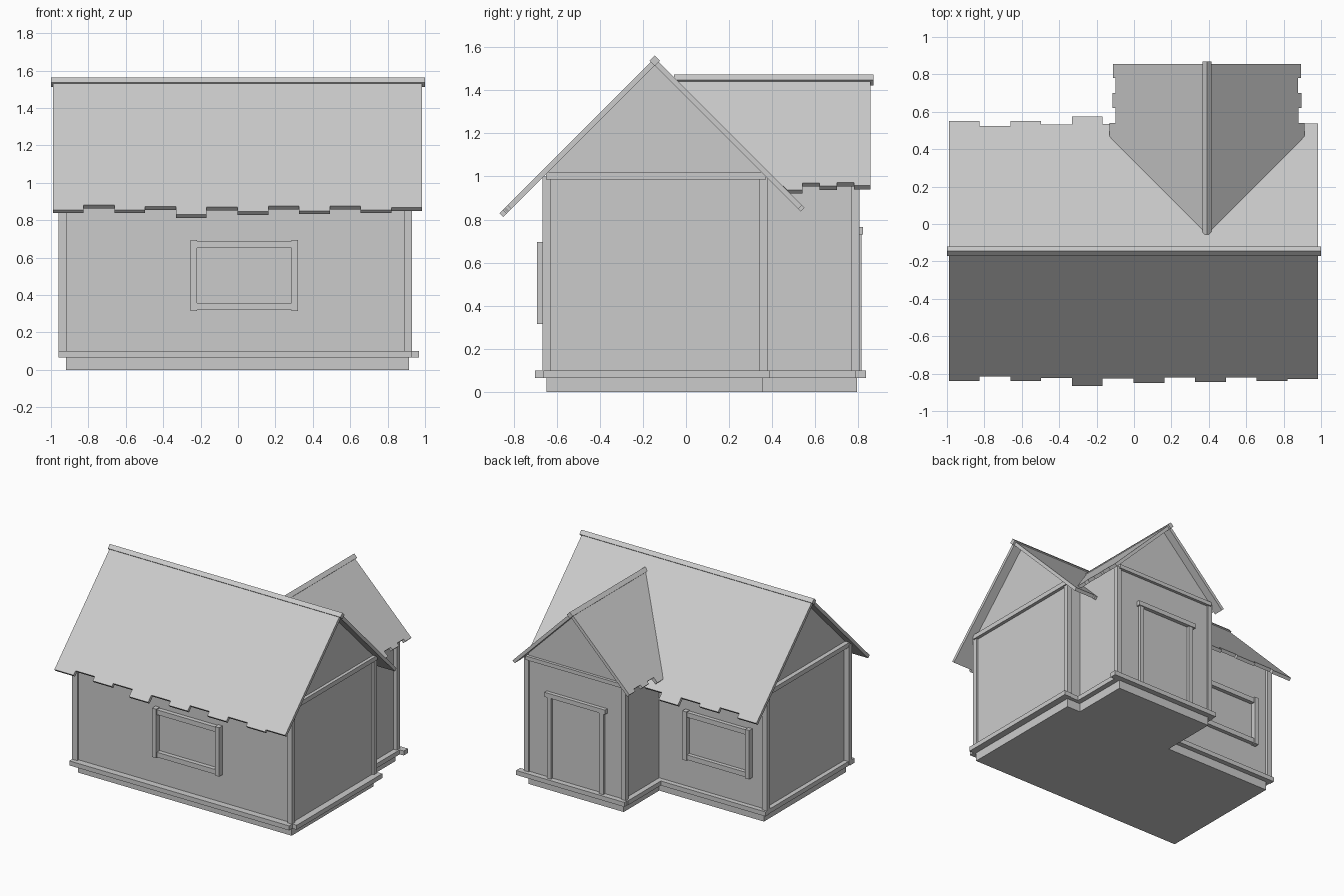
import bpy, bmesh, math
from mathutils import Vector

if "Cube" in bpy.data.objects:
    bpy.data.objects.remove(bpy.data.objects["Cube"])


def finish(name, bm):
    bmesh.ops.recalc_face_normals(bm, faces=bm.faces[:])
    me = bpy.data.meshes.new(name)
    bm.to_mesh(me)
    bm.free()
    ob = bpy.data.objects.new(name, me)
    bpy.context.collection.objects.link(ob)
    return ob


def prism(name, pts, offset):
    """Extrude a flat outline of 3D points along an offset."""
    bm = bmesh.new()
    face = bm.faces.new([bm.verts.new(p) for p in pts])
    ext = bmesh.ops.extrude_face_region(bm, geom=[face], use_keep_orig=True)
    moved = [g for g in ext["geom"] if isinstance(g, bmesh.types.BMVert)]
    bmesh.ops.translate(bm, verts=moved, vec=Vector(offset))
    return finish(name, bm)


def box(name, x, y, z):
    pts = [(x[0], y[0], z[0]), (x[1], y[0], z[0]), (x[1], y[1], z[0]), (x[0], y[1], z[0])]
    return prism(name, pts, (0, 0, z[1] - z[0]))


MAIN_Y, WING_X = -0.145, 0.39
MAIN_TOP, WING_TOP = 1.55, 1.46
T = 0.025                      # roof thickness
R = T / math.sqrt(2)

# Gabled wall bodies
def gable(c, a, b, top):
    inner = top - 2 * R
    return [(a, 0), (b, 0), (b, inner - abs(b - c)), (c, inner), (a, inner - abs(a - c))]

prism("main_walls", [(-0.92, y, z) for y, z in gable(MAIN_Y, -0.648, 0.357, MAIN_TOP)], (1.835, 0, 0))
prism("wing_walls", [(x, 0.30, z) for x, z in gable(WING_X, -0.02, 0.80, WING_TOP)], (0, 0.493, 0))

# Main roof slabs with stepped eaves, mirrored about the ridge
drop = [0.695, 0.67, 0.695, 0.678, 0.72, 0.68, 0.705, 0.675, 0.70, 0.675, 0.695, 0.683]
step = 1.975 / len(drop)
main_outline = [(-0.99, 0), (0.985, 0)]
for i in reversed(range(len(drop))):
    main_outline += [(-0.99 + step * (i + 1), drop[i]), (-0.99 + step * i, drop[i])]
for s, n in ((-1, "front"), (1, "back")):
    prism("main_roof_" + n, [(x, MAIN_Y + s * d, MAIN_TOP - d) for x, d in main_outline], (0, -s * R, -R))

# Wing roof slabs, cut diagonally along the valley
wing_outline = [(-0.055, 0), (0.445, 0.50), (0.47, 0.522), (0.54, 0.522), (0.54, 0.49), (0.62, 0.49),
                (0.62, 0.505), (0.70, 0.505), (0.70, 0.488), (0.78, 0.488), (0.78, 0.502), (0.855, 0.502), (0.855, 0)]
for s, n in ((-1, "left"), (1, "right")):
    prism("wing_roof_" + n, [(WING_X + s * d, y, WING_TOP - d) for y, d in wing_outline], (-s * R, 0, -R))

# Diamond ridge caps
dia = [(0.025, 0), (0, 0.025), (-0.025, 0), (0, -0.025)]
prism("main_ridge", [(-1.0, MAIN_Y + a, 1.537 + b) for a, b in dia], (2.0, 0, 0))
prism("wing_ridge", [(WING_X + a, -0.055, 1.447 + b) for a, b in dia], (0, 0.925, 0))

# Corner posts
for n, x in (("left", (-0.96, -0.915)), ("right", (0.89, 0.93))):
    box("front_post_" + n, x, (-0.665, -0.628), (0.07, 1.0))
    box("back_post_" + n, x, (0.34, 0.377), (0.07, 1.0))
for n, x in (("left", (-0.045, -0.008)), ("right", (0.79, 0.827))):
    box("wing_post_" + n, x, (0.768, 0.805), (0.07, 0.985))

# Skirting boards around the base
SK = (0.065, 0.10)
box("skirt_front", (-0.96, 0.93), (-0.70, -0.645), SK)
box("skirt_left", (-0.955, -0.915), (-0.66, 0.38), SK)
box("skirt_right", (0.91, 0.967), (-0.66, 0.39), SK)
box("skirt_back_left", (-0.96, -0.02), (0.355, 0.395), SK)
box("skirt_back_right", (0.80, 0.93), (0.355, 0.385), SK)
box("skirt_wing_left", (-0.06, -0.015), (0.36, 0.80), SK)
box("skirt_wing_right", (0.795, 0.84), (0.36, 0.80), SK)
box("skirt_wing_back", (-0.055, 0.875), (0.785, 0.835), SK)

# Beams below the gables
BM = (0.985, 1.02)
box("beam_left", (-0.955, -0.91), (-0.65, 0.372), BM)
box("beam_right", (0.905, 0.94), (-0.65, 0.372), BM)
box("beam_wing", (-0.03, 0.81), (0.785, 0.815), (0.97, 1.0))

# Window frames on the front and back
for n, x0, y in (("front", -0.255, (-0.69, -0.645)), ("back", -0.82, (0.35, 0.395))):
    x1 = x0 + 0.575
    yi = (y[0] + 0.008, y[1]) if n == "front" else (y[0], y[1] - 0.008)
    for m, a in (("left", x0), ("right", x1 - 0.035)):
        box(f"{n}_window_{m}", (a, a + 0.035), y, (0.315, 0.695))
    for m, z in (("bottom", 0.32), ("top", 0.65)):
        box(f"{n}_window_{m}", (x0 + 0.01, x1 - 0.01), yi, (z, z + 0.038))

# Door frame on the wing
for n, x in (("left", 0.14), ("right", 0.59)):
    box("door_jamb_" + n, (x, x + 0.035), (0.78, 0.815), (0.09, 0.74))
box("door_lintel", (0.12, 0.64), (0.78, 0.822), (0.73, 0.765))
